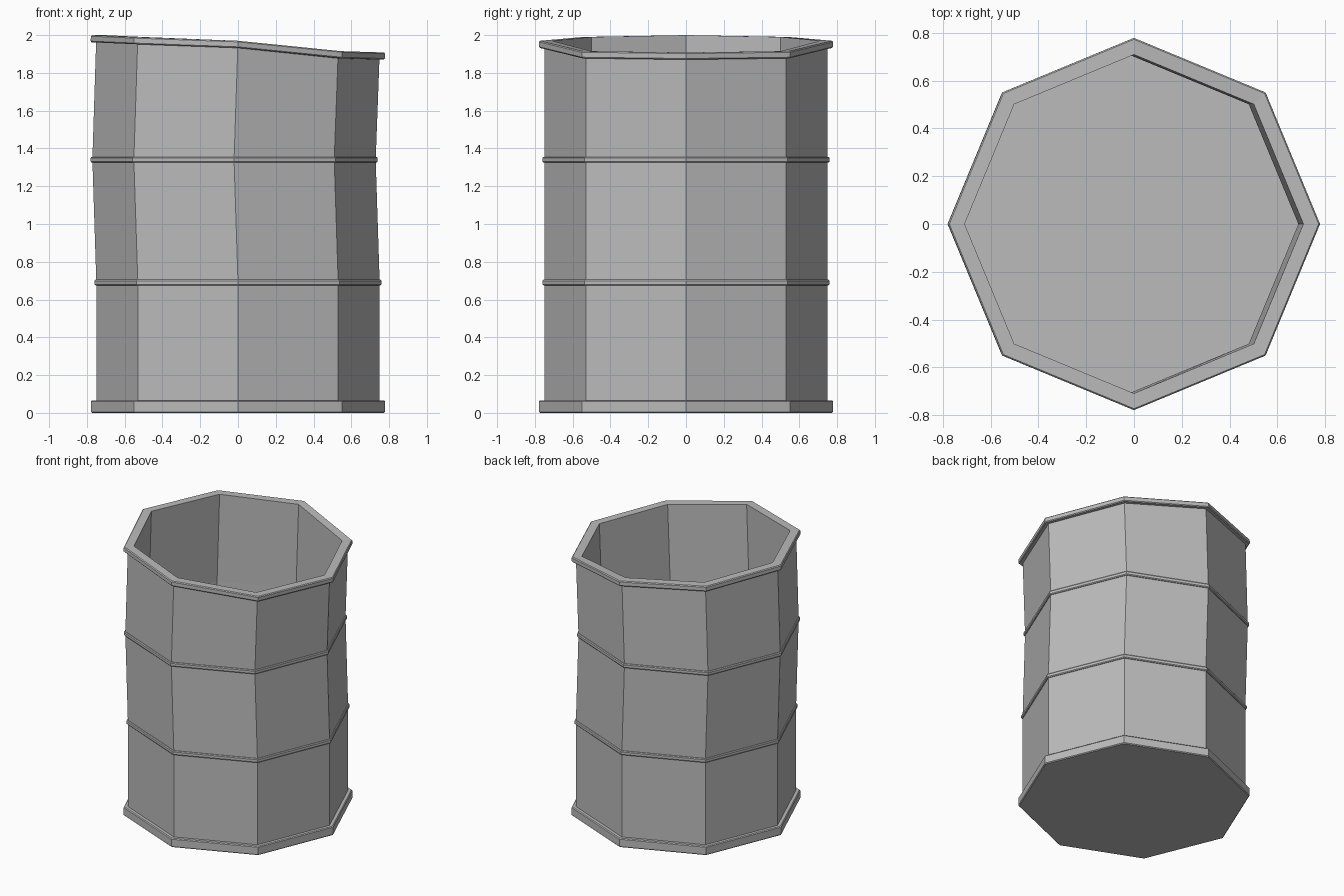
import bpy
import bmesh
from math import cos, sin, pi

cube = bpy.data.objects.get("Cube")
if cube:
    bpy.data.objects.remove(cube, do_unlink=True)

SIDES = 8
RIB_LOW, RIB_HIGH, TOP = 0.69, 1.34, 2.0
LEAN = -0.021
# How far the crushed lip sinks at each corner, from the left-hand corner (-x) to +x
SINK = [0.0, 0.01, 0.03, 0.085, 0.092]

steel = bpy.data.materials.new("grey_steel")
steel.use_nodes = True
steel.diffuse_color = (0.5, 0.5, 0.5, 1)
steel.node_tree.nodes["Principled BSDF"].inputs["Base Color"].default_value = (0.5, 0.5, 0.5, 1)


def lean_at(z):
    """Sideways shift of the wall, strongest at the upper rib."""
    if z <= RIB_LOW:
        return 0.0
    if z <= RIB_HIGH:
        return LEAN * (z - RIB_LOW) / (RIB_HIGH - RIB_LOW)
    return LEAN * (TOP - z) / (TOP - RIB_HIGH)


def add_ring(bm, radius, z):
    ring = []
    for i in range(SIDES):
        a = 2 * pi * i / SIDES
        corner = abs(i - SIDES // 2)
        drop = SINK[corner] if z > 1.5 else 0.0
        ring.append(bm.verts.new((radius * cos(a) + lean_at(z), radius * sin(a), z - drop)))
    return ring


def lathe(name, profile, closed):
    """Spin a (radius, z) profile round eight corners; cap the ends or join them."""
    bm = bmesh.new()
    rings = [add_ring(bm, r, z) for r, z in profile]
    pairs = list(zip(rings, rings[1:]))
    if closed:
        pairs.append((rings[-1], rings[0]))
    else:
        bm.faces.new(rings[0][::-1])
        bm.faces.new(rings[-1])
    for low, high in pairs:
        for i in range(SIDES):
            j = (i + 1) % SIDES
            bm.faces.new((low[i], low[j], high[j], high[i]))
    bmesh.ops.recalc_face_normals(bm, faces=bm.faces)
    mesh = bpy.data.meshes.new(name)
    bm.to_mesh(mesh)
    bm.free()
    mesh.materials.append(steel)
    obj = bpy.data.objects.new(name, mesh)
    bpy.context.collection.objects.link(obj)
    return obj


# Open drum: base rim, outer wall, rolled lip, inner wall and floor
WALL, INNER, RIM, BEVEL = 0.75, 0.709, 0.779, 0.006
lathe("drum_shell", [
    (RIM - BEVEL, 0), (RIM, BEVEL), (RIM, 0.06), (RIM - BEVEL, 0.066), (WALL, 0.066),
    (WALL, RIB_LOW), (WALL, RIB_HIGH),
    (WALL, TOP - 0.038), (RIM - BEVEL, TOP - 0.038), (RIM, TOP - 0.032),
    (RIM, TOP - BEVEL), (RIM - BEVEL, TOP), (INNER, TOP),
    (INNER, RIB_HIGH), (INNER, RIB_LOW), (INNER, 0.04),
], closed=False)

# Raised hoops round the wall
for name, z in (("lower_rib", RIB_LOW), ("upper_rib", RIB_HIGH)):
    half, out = 0.015, 0.76
    lathe(name, [
        (WALL - 0.01, z - half), (out - 0.005, z - half), (out, z - half + BEVEL),
        (out, z + half - BEVEL), (out - 0.005, z + half), (WALL - 0.01, z + half),
    ], closed=True)
